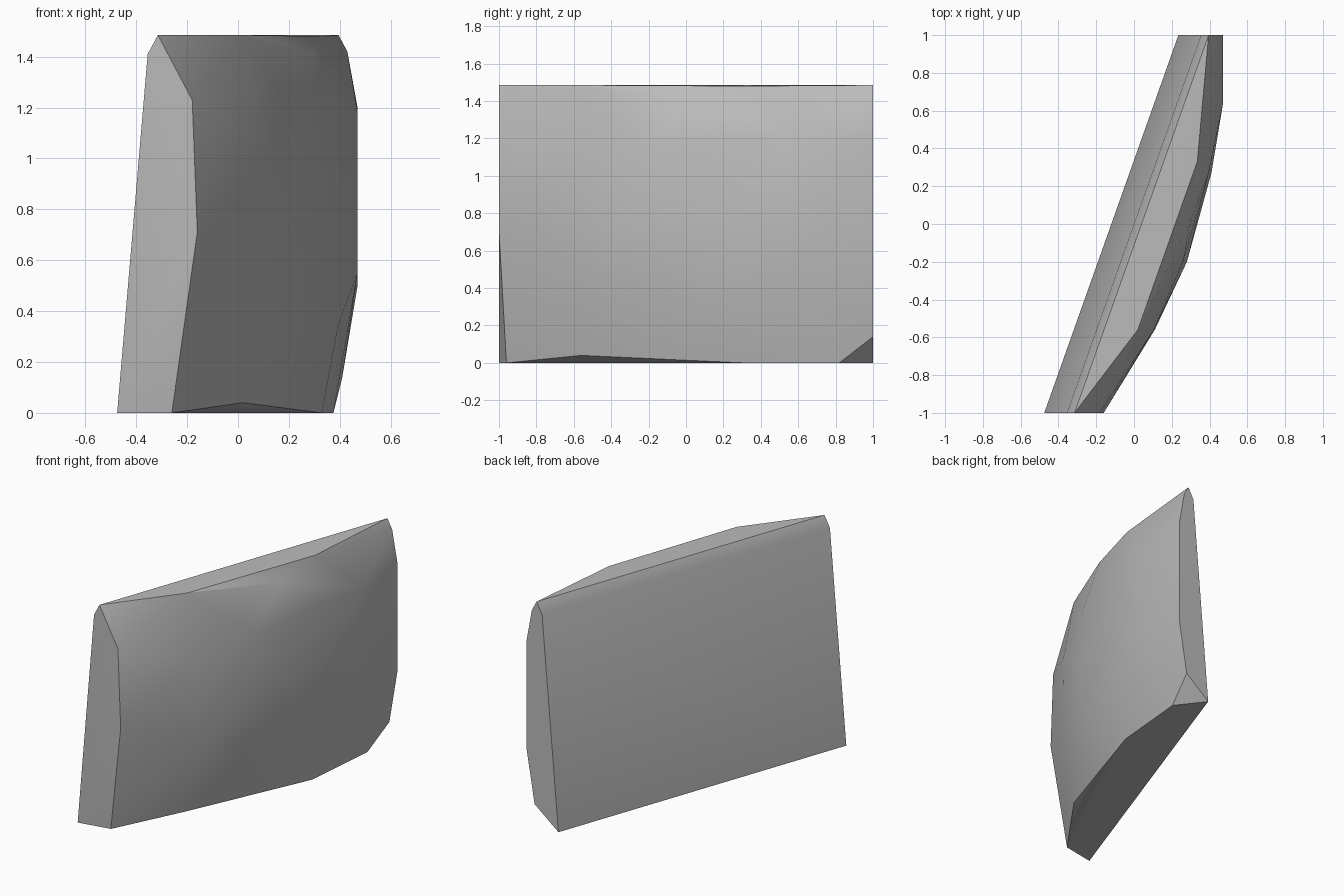
import bpy
import bmesh
import math

cube = bpy.data.objects.get("Cube")
if cube:
    bpy.data.objects.remove(cube, do_unlink=True)

# Plain grey stone
stone = bpy.data.materials.new("grey stone")
stone.use_nodes = True
grey = (0.5, 0.5, 0.5, 1)
stone.diffuse_color = grey
stone.node_tree.nodes["Principled BSDF"].inputs["Base Color"].default_value = grey

points = []

# Flat leaning back with a chamfer along its top edge, the same at both ends
for x, z in ((-0.475, 0), (-0.355, 1.41), (-0.315, 1.485)):
    points += [(x, -1, z), (x + 0.71, 1, z)]

# Bulging face: each station along the length holds its (x, z) profile
stations = {
    -1.0: ((-0.16, 0.71), (-0.18, 1.23)),
    -0.56: ((0.02, 0.04), (0.11, 0.5), (0.105, 1.05), (0.02, 1.485)),
    -0.2: ((0.27, 0.45), (0.28, 0.8), (0.26, 1.15)),
    0.27: ((0.395, 0.35), (0.41, 0.75), (0.395, 1.2)),
    0.63: ((0.47, 0.55), (0.47, 1.18)),
    1.0: ((0.41, 0.14), (0.47, 0.5), (0.47, 1.2), (0.43, 1.42)),
}
for y, profile in stations.items():
    points += [(x, y, z) for x, z in profile]

# Irregular corners along the bottom and top rims
points += [(-0.26, -0.96, 0), (0.33, 0.31, 0), (0.375, 0.82, 0),
           (0.335, 0.33, 1.48), (0.3, 0.02, 1.41)]

# Skin the corners into one solid block
bm = bmesh.new()
for p in points:
    bm.verts.new(p)
hull = bmesh.ops.convex_hull(bm, input=bm.verts)
loose = [v for v in bm.verts if not v.link_faces]
bmesh.ops.delete(bm, geom=loose, context='VERTS')
bmesh.ops.dissolve_limit(bm, angle_limit=math.radians(1),
                         verts=bm.verts, edges=bm.edges)
bmesh.ops.recalc_face_normals(bm, faces=bm.faces)

mesh = bpy.data.meshes.new("curved_stone_slab")
bm.to_mesh(mesh)
bm.free()
mesh.materials.append(stone)
slab = bpy.data.objects.new("curved_stone_slab", mesh)
bpy.context.collection.objects.link(slab)

# Smooth bulge, crisp rims
bpy.ops.object.select_all(action='DESELECT')
slab.select_set(True)
bpy.context.view_layer.objects.active = slab
bpy.ops.object.shade_smooth_by_angle(angle=math.radians(32))
